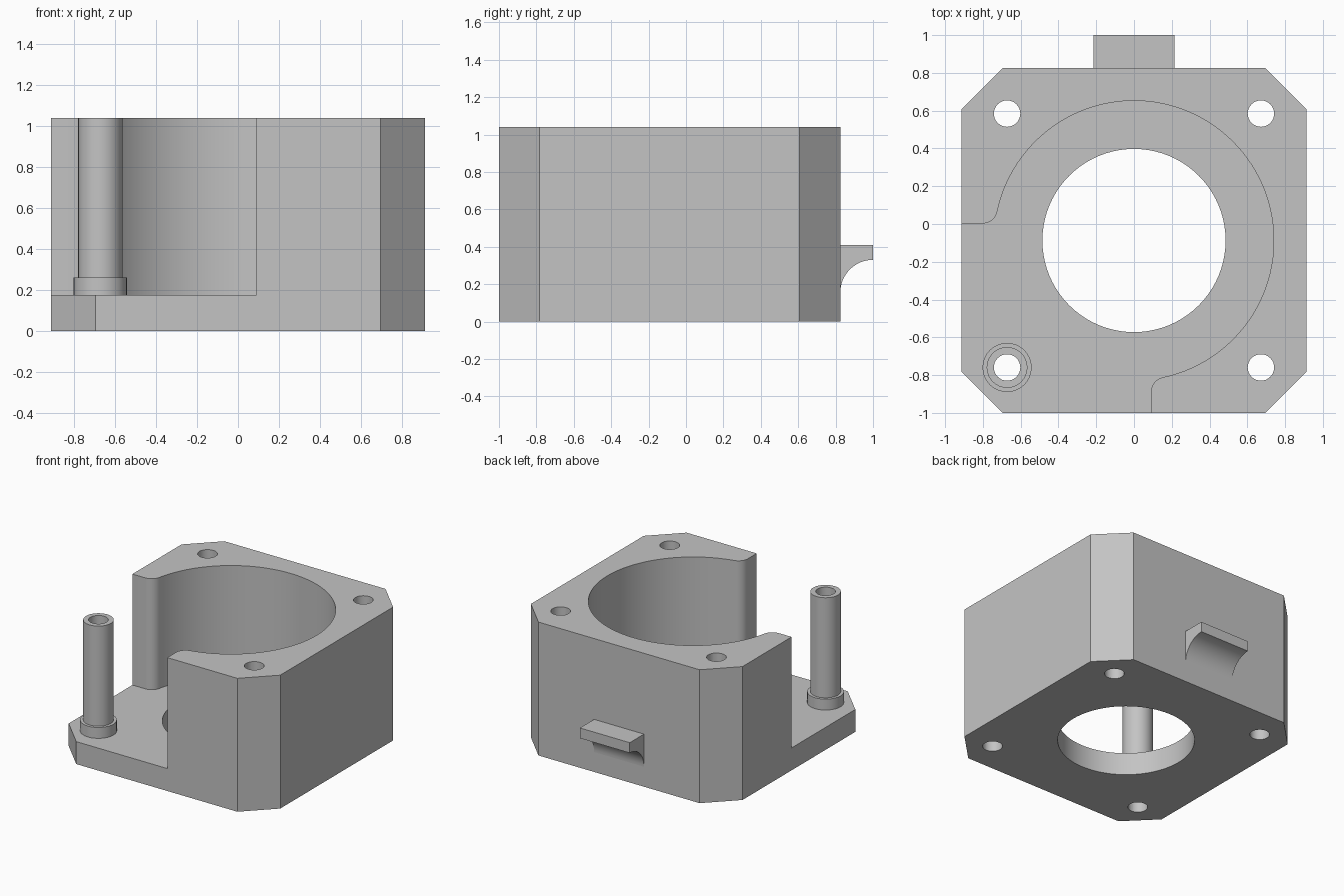
import bpy, bmesh, math

if "Cube" in bpy.data.objects:
    bpy.data.objects.remove(bpy.data.objects["Cube"])

CY = -0.0875            # centre of the square body in y
HALF, CHAMFER = 0.9125, 0.695
FLOOR, TOP = 0.175, 1.04
BOLT = 0.672
BORE = 0.07

grey = bpy.data.materials.new("plain grey")
grey.use_nodes = True
grey.diffuse_color = (0.55, 0.55, 0.55, 1)
grey.node_tree.nodes["Principled BSDF"].inputs["Base Color"].default_value = (0.55, 0.55, 0.55, 1)


def finish(name, bm):
    bmesh.ops.recalc_face_normals(bm, faces=bm.faces)
    mesh = bpy.data.meshes.new(name)
    bm.to_mesh(mesh)
    bm.free()
    mesh.materials.append(grey)
    obj = bpy.data.objects.new(name, mesh)
    bpy.context.collection.objects.link(obj)
    return obj


def prism(name, points, start, depth):
    """Closed outline of 3D points, swept along depth."""
    bm = bmesh.new()
    face = bm.faces.new([bm.verts.new([a + b for a, b in zip(p, start)]) for p in points])
    new = bmesh.ops.extrude_face_region(bm, geom=[face])["geom"]
    bmesh.ops.translate(bm, vec=depth, verts=[v for v in new if isinstance(v, bmesh.types.BMVert)])
    return finish(name, bm)


def arc(cx, cy, r, a0, a1, n):
    return [(cx + r * math.cos(a0 + (a1 - a0) * i / n),
             cy + r * math.sin(a0 + (a1 - a0) * i / n)) for i in range(n + 1)]


def column(name, points, z0, z1):
    return prism(name, [(x, y, 0) for x, y in points], (0, CY, z0), (0, 0, z1 - z0))


def disc(x, y, r, n):
    return arc(x, y, r, 0, math.tau, n)[:-1]


def smooth(obj):
    bpy.ops.object.select_all(action="DESELECT")
    obj.select_set(True)
    bpy.context.view_layer.objects.active = obj
    bpy.ops.object.shade_smooth_by_angle(angle=math.radians(30))


# Chamfered square block
quarter = [(HALF, CHAMFER), (CHAMFER, HALF)]
outline = []
for k in range(4):
    c, s = round(math.cos(k * math.pi / 2)), round(math.sin(k * math.pi / 2))
    outline += [(c * x - s * y, s * x + c * y) for x, y in quarter]
body = column("housing", outline, 0, TOP)

# Round pocket opening to the front right corner, with rounded lips
R, LIP, EDGE = 0.74, 0.08, 0.09
lip_y = EDGE + LIP
lip_x = -math.sqrt((R + LIP) ** 2 - lip_y ** 2)
touch = math.atan2(lip_y, lip_x)
half = [(-1.2, EDGE)]
half += arc(lip_x, lip_y, LIP, -math.pi / 2, touch - math.pi, 10)
half += arc(0, 0, R, touch, math.pi / 4, 40)[1:]
pocket = half + [(y, x) for x, y in reversed(half[:-1])] + [(-1.2, -1.2)]
cutters = [column("pocket_cutter", pocket, FLOOR, 1.3),
           column("centre_cutter", disc(0, 0, 0.485, 80), -0.2, 0.5)]

# Bolt holes
for sx in (-1, 1):
    for sy in (-1, 1):
        cutters.append(column("bolt_cutter", disc(sx * BOLT, sy * BOLT, BORE, 32), -0.2, 1.3))

for cutter in cutters:
    mod = body.modifiers.new("cut", "BOOLEAN")
    mod.operation, mod.solver, mod.object = "DIFFERENCE", "EXACT", cutter
bpy.context.view_layer.update()
result = bpy.data.meshes.new_from_object(body.evaluated_get(bpy.context.evaluated_depsgraph_get()))
body.modifiers.clear()
body.data = result
for cutter in cutters:
    bpy.data.objects.remove(cutter)
smooth(body)

# Hollow post with a collar, standing on the open corner
profile = [(BORE, FLOOR), (0.13, FLOOR), (0.13, 0.26), (0.108, 0.26), (0.108, TOP), (BORE, TOP)]
bm = bmesh.new()
N = 32
rings = [[bm.verts.new((x - BOLT, y - BOLT + CY, z)) for x, y in disc(0, 0, r, N)] for r, z in profile]
for a, b in zip(rings, rings[1:] + rings[:1]):
    for i in range(N):
        j = (i + 1) % N
        bm.faces.new((a[i], a[j], b[j], b[i]))
smooth(finish("post", bm))

# Catch on the back with a concave underside
side = [(HALF + CY, 0.41), (1.0, 0.41)] + arc(1.0, 0.155, 0.175, math.pi / 2, math.pi, 16)
smooth(prism("back_catch", [(0, y, z) for y, z in side], (-0.215, 0, 0), (0.43, 0, 0)))
